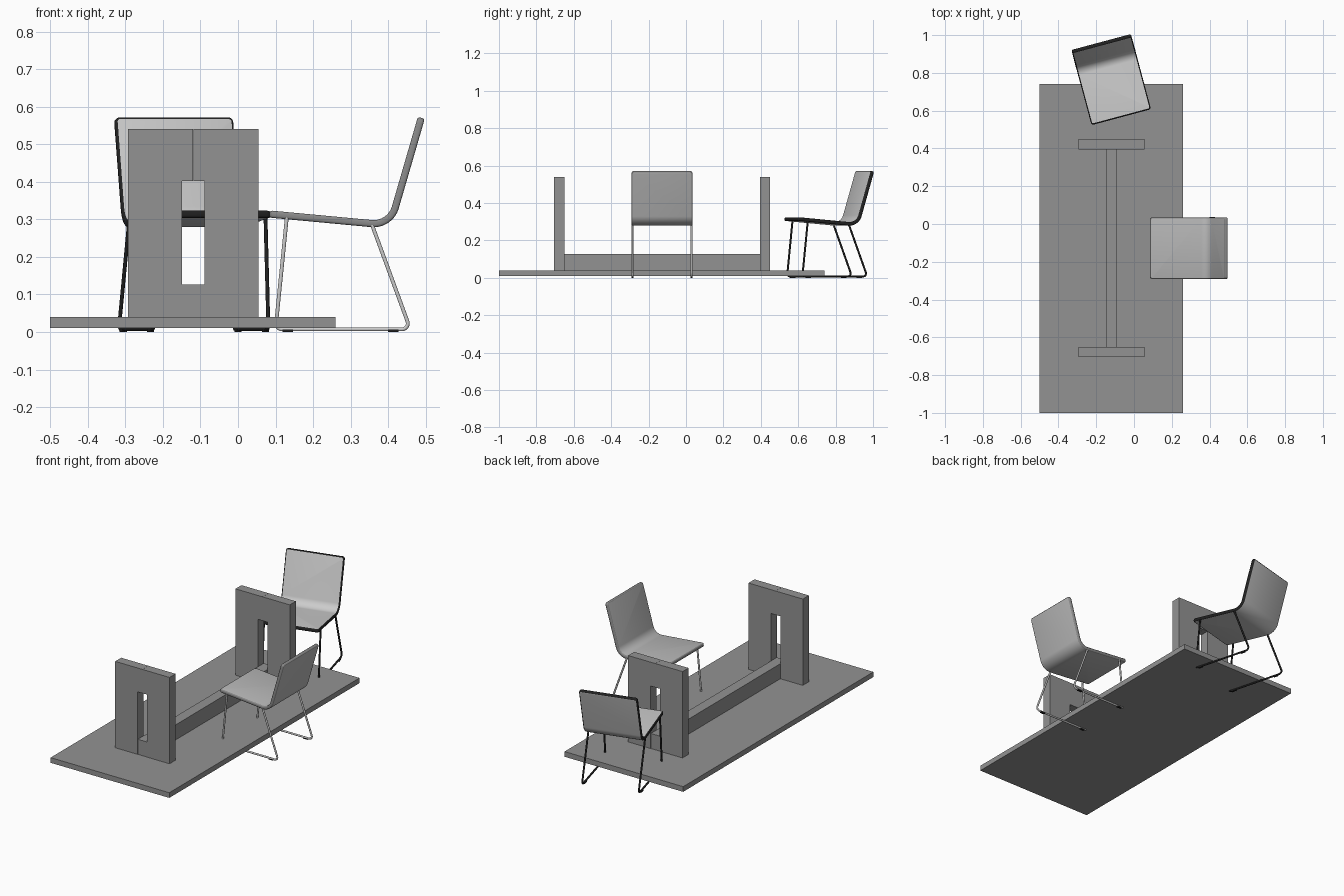
import bpy, bmesh
from math import radians, tan
from mathutils import Vector, Matrix

if "Cube" in bpy.data.objects:
    bpy.data.objects.remove(bpy.data.objects["Cube"])


def grey(name, value):
    mat = bpy.data.materials.new(name)
    mat.diffuse_color = (value, value, value, 1)
    mat.use_nodes = True
    mat.node_tree.nodes["Principled BSDF"].inputs["Base Color"].default_value = mat.diffuse_color
    return mat


TABLE = grey("dark_grey_table", 0.29)
MID = grey("mid_grey_shell", 0.48)
LIGHT = grey("light_shell", 0.88)
STEEL = grey("grey_tube", 0.6)
BLACK = grey("black_tube", 0.015)
TRIM = grey("dark_trim", 0.25)


def mesh_object(name, bm, mats, matrix=None):
    me = bpy.data.meshes.new(name)
    bm.to_mesh(me)
    bm.free()
    for m in mats:
        me.materials.append(m)
    ob = bpy.data.objects.new(name, me)
    bpy.context.collection.objects.link(ob)
    if matrix:
        ob.matrix_world = matrix
    return ob


def box(name, x, y, z, mat, matrix=None):
    """Box from (min, max) ranges."""
    bm = bmesh.new()
    bmesh.ops.create_cube(bm, size=1)
    for v in bm.verts:
        v.co = [r[0] + (c + 0.5) * (r[1] - r[0]) for c, r in zip(v.co, (x, y, z))]
    return mesh_object(name, bm, [mat], matrix)


def activate(ob):
    bpy.ops.object.select_all(action='DESELECT')
    ob.select_set(True)
    bpy.context.view_layer.objects.active = ob


def fillet(points, radius, steps=8):
    """Round the inner corners of an (x, z) polyline."""
    pts = [Vector(p) for p in points]
    out = [pts[0]]
    for a, b, c in zip(pts, pts[1:], pts[2:]):
        d1, d2 = (a - b).normalized(), (c - b).normalized()
        half = d1.angle(d2) / 2
        t = radius / tan(half)
        centre = b + (d1 + d2).normalized() * (t * t + radius * radius) ** 0.5
        p, q = b + d1 * t - centre, b + d2 * t - centre
        for i in range(steps + 1):
            out.append(centre + p.lerp(q, i / steps).normalized() * radius)
    return out + [pts[-1]]


def chair(label, x, y, angle, shell_mat, rim_mat, tube_mat):
    place = Matrix.Translation((x, y, 0)) @ Matrix.Rotation(radians(angle), 4, 'Z')

    # One-piece seat and back shell, bent from a flat strip
    path = fillet([(-0.203, 0.314), (0.118, 0.284), (0.201, 0.570)], 0.06, 12)
    bm = bmesh.new()
    rows = [[bm.verts.new((p.x, s * 0.163, p.y)) for s in (-1, 1)] for p in path]
    for r, n in zip(rows, rows[1:]):
        bm.faces.new((r[0], n[0], n[1], r[1]))
    bmesh.ops.bevel(bm, geom=rows[0] + rows[-1], offset=0.013, segments=5,
                    affect='VERTICES', profile=0.5)
    shell = mesh_object(label + "_seat_shell", bm, [shell_mat, rim_mat], place)
    thick = shell.modifiers.new("thickness", 'SOLIDIFY')
    thick.thickness = 0.019
    thick.offset = 0
    thick.material_offset_rim = 1
    rim = shell.modifiers.new("soft_rim", 'BEVEL')
    rim.width = 0.006
    rim.segments = 3
    rim.limit_method = 'ANGLE'
    rim.angle_limit = radians(50)
    rim.material = 1
    activate(shell)
    bpy.ops.object.shade_smooth_by_angle(angle=radians(40))

    # Bent tube sled legs, one per side
    leg = fillet([(-0.157, 0.305), (-0.187, 0.007), (0.172, 0.007), (0.070, 0.285)], 0.016)
    for side, s in (("left", -1), ("right", 1)):
        cu = bpy.data.curves.new(f"{label}_{side}_leg", 'CURVE')
        cu.dimensions = '3D'
        cu.bevel_depth = 0.0053
        cu.bevel_resolution = 3
        cu.use_fill_caps = True
        cu.materials.append(tube_mat)
        sp = cu.splines.new('POLY')
        sp.points.add(len(leg) - 1)
        for pt, p in zip(sp.points, leg):
            pt.co = (p.x, s * 0.158, p.y, 1)
        ob = bpy.data.objects.new(cu.name, cu)
        bpy.context.collection.objects.link(ob)
        ob.matrix_world = place
        activate(ob)
        bpy.ops.object.convert(target='MESH')
        bpy.ops.object.shade_smooth_by_angle(angle=radians(50))
        # Glide pads under the runner
        for end, px in (("front", -0.155), ("rear", 0.127)):
            box(f"{label}_{side}_{end}_glide", (px - 0.014, px + 0.014),
                (s * 0.158 - 0.006, s * 0.158 + 0.006), (0, 0.006), BLACK, place)


# Upside-down table: top lies on the floor
box("table_top", (-0.5, 0.26), (-1, 0.74), (0.01, 0.04), TABLE)

# Panel legs, each of two L-shaped halves meeting over a slot with a hairline seam
for end, y0 in (("front", -0.705), ("rear", 0.395)):
    for side, s in (("left", -1), ("right", 1)):
        bm = bmesh.new()
        outline = [(0.174, 0.04), (0.174, 0.54), (0.0003, 0.54),
                   (0.0003, 0.402), (0.03, 0.402), (0.03, 0.04)]
        f = bm.faces.new([bm.verts.new((-0.119 + s * u, y0, z)) for u, z in outline])
        ext = bmesh.ops.extrude_face_region(bm, geom=[f])
        new = [g for g in ext["geom"] if isinstance(g, bmesh.types.BMVert)]
        bmesh.ops.translate(bm, verts=new, vec=(0, 0.055, 0))
        bmesh.ops.recalc_face_normals(bm, faces=bm.faces)
        mesh_object(f"table_{end}_leg_{side}_half", bm, [TABLE])

# Stretcher runs through both slots
box("table_stretcher", (-0.149, -0.089), (-0.704, 0.449), (0.04, 0.127), TABLE)

chair("side_chair", 0.287, -0.128, 0, MID, TRIM, STEEL)
chair("end_chair", -0.12, 0.762, 105, LIGHT, BLACK, BLACK)
